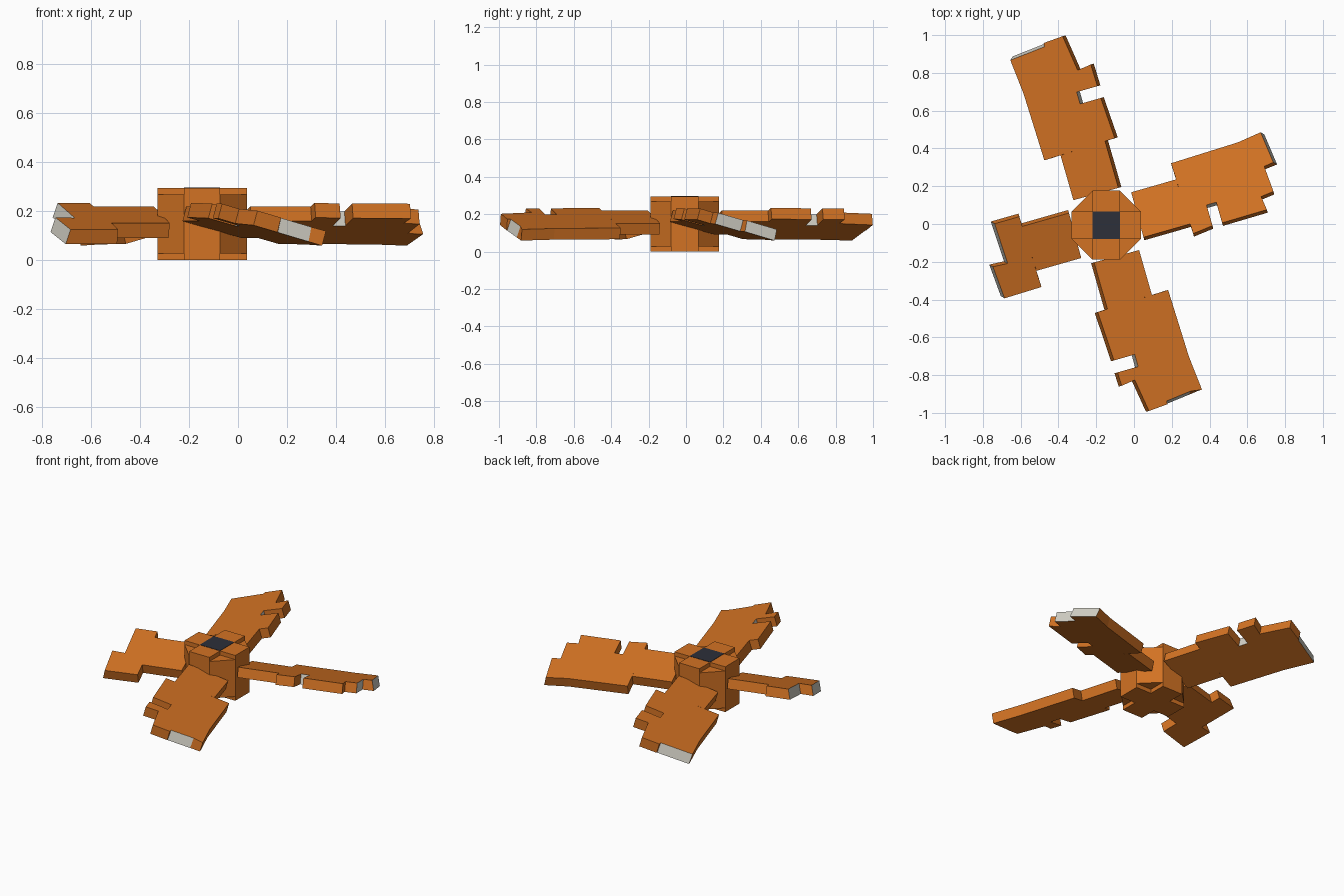
import bpy, bmesh
from math import radians
from mathutils import Matrix, Vector

cube = bpy.data.objects.get("Cube")
if cube:
    bpy.data.objects.remove(cube)


def material(name, rgb):
    m = bpy.data.materials.new(name)
    m.use_nodes = True
    m.diffuse_color = (*rgb, 1)
    m.node_tree.nodes["Principled BSDF"].inputs["Base Color"].default_value = (*rgb, 1)
    return m


ORANGE = material("burnt orange", (0.65, 0.17, 0.017))
STEEL = material("bare steel", (0.66, 0.64, 0.57))
DARK = material("dark cap", (0.026, 0.029, 0.042))

HUB = Vector((-0.147, -0.006, 0))
THICK = 0.062      # blade slab thickness
SETBACK = 0.016    # how far broken ends slope back at the top


def prism(name, outline, low, high, mats, place):
    """Extrude an outline; a third value on a point makes the edge after it bare steel."""
    bm = bmesh.new()
    n = len(outline)
    pts = [Vector(p[:2]) for p in outline]
    bare = [len(p) > 2 for p in outline]
    tops = [p.copy() for p in pts]
    for i in range(n):
        j = (i + 1) % n
        edge = pts[j] - pts[i]
        if bare[i] and abs(edge.x) > abs(edge.y) and pts[i].y > pts[0].y + 0.1 and edge.x > 0:
            tops[i].y -= SETBACK
            tops[j].y -= SETBACK
    bottom = [bm.verts.new((p.x, p.y, low)) for p in pts]
    top = [bm.verts.new((p.x, p.y, high)) for p in tops]
    bm.faces.new(bottom[::-1])
    bm.faces.new(top)
    for i in range(n):
        j = (i + 1) % n
        side = bm.faces.new((bottom[i], bottom[j], top[j], top[i]))
        side.material_index = int(bare[i])
    bmesh.ops.recalc_face_normals(bm, faces=bm.faces)
    mesh = bpy.data.meshes.new(name)
    bm.to_mesh(mesh)
    bm.free()
    for m in mats:
        mesh.materials.append(m)
    obj = bpy.data.objects.new(name, mesh)
    obj.matrix_world = place
    bpy.context.collection.objects.link(obj)
    return obj


# Hub: octagonal core, a taller cross, and a dark shaft cap
R, A, H = 0.183, 0.073, 0.295
at_hub = Matrix.Translation(HUB)


def four_way(corner):
    turns = [Matrix.Rotation(radians(90 * k), 2) for k in range(4)]
    return [tuple(t @ Vector(p)) for t in turns for p in corner]


prism("hub_core", four_way([(R, -A), (R, A)]), 0.027, H - 0.027, [ORANGE], at_hub)
prism("hub_cross", four_way([(R, -A), (R, A), (A, A)]), 0, H, [ORANGE], at_hub)
prism("shaft_cap", four_way([(A, A)]), H - 0.004, H + 0.002, [DARK], at_hub)

# Blade sections, outward along +y, raised edge on +x
ROOT = [(-0.127, 0.175), (0.129, 0.172), (0.129, 0.429), (-0.127, 0.422)]


def notched_middle(start, end):
    return [(-0.22, 0.42), (0.185, 0.43), (0.172, start), (0.054, start, 1),
            (0.054, end), (0.172, end), (0.17, 0.84), (0.092, 0.83), (-0.229, 0.79)]


def tip(*end):
    """End points are listed from the low edge to the raised edge."""
    return [(-0.229, 0.79), *end, (0.092, 0.83)]


STUB = [(-0.22, 0.42), (-0.224, 0.64, 1), (-0.04, 0.653), (-0.045, 0.573, 1),
        (0.185, 0.582), (0.185, 0.43)]

BLADES = {
    "back": [notched_middle(0.655, 0.72),
             tip((-0.248, 0.995, 1), (-0.048, 1.014), (-0.046, 1.018), (0.064, 1.025))],
    "right": [STUB],
    "front": [notched_middle(0.70, 0.766),
              tip((-0.248, 0.977), (-0.186, 0.984, 1), (-0.045, 0.999),
                  (-0.043, 1.001), (0.064, 1.008))],
    "left": [notched_middle(0.54, 0.593),
             tip((-0.248, 0.937, 1), (-0.07, 0.958), (-0.063, 0.89, 1), (0.084, 0.90))],
}

# Pitch each blade, then turn it to its place round the hub
for k, (side, sections) in enumerate(BLADES.items()):
    place = (Matrix.Translation(HUB + Vector((0, 0, 0.155)))
             @ Matrix.Rotation(radians(16 + 90 * k), 4, 'Z')
             @ Matrix.Rotation(radians(-15.5), 4, 'Y'))
    for part, outline in zip(("root", "middle", "tip"), [ROOT, *sections]):
        prism(f"{side}_blade_{part}", outline, -THICK / 2, THICK / 2,
              [ORANGE, STEEL], place)
